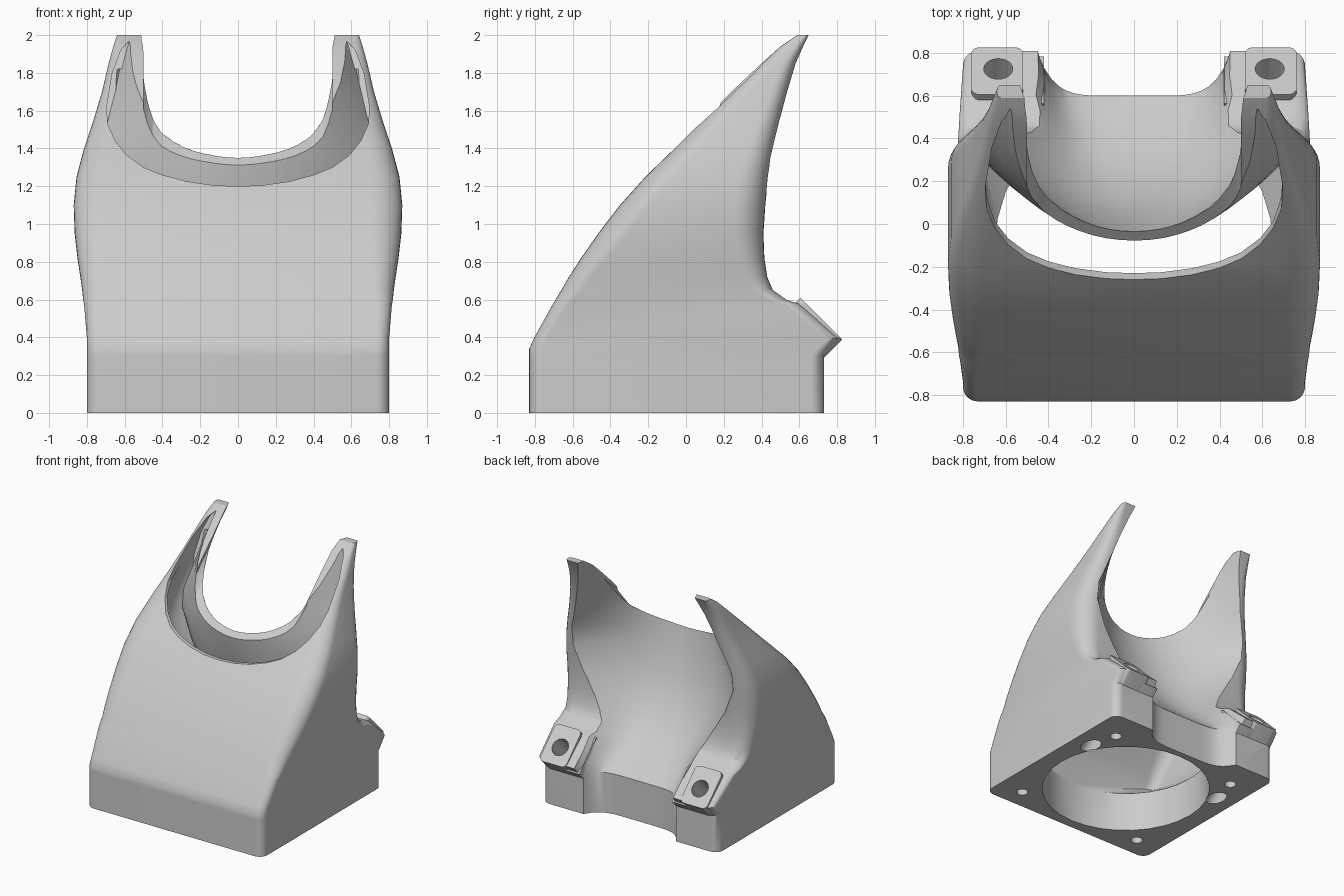
import bpy, bmesh, math
from mathutils import Matrix

if "Cube" in bpy.data.objects:
    bpy.data.objects.remove(bpy.data.objects["Cube"])

WALL = 0.05

# Outer shell levels: height, half width, front y, back y, corner radius
SHELL = [
    (0, .80, -.83, .73, .07), (.3, .80, -.83, .73, .07), (.34, .80, -.83, .765, .07),
    (.395, .80, -.805, .81, .07), (.575, .815, -.705, .605, .08), (.6, .82, -.69, .53, .09),
    (.65, .825, -.66, .46, .11), (.72, .835, -.62, .43, .12), (.82, .85, -.555, .415, .14),
    (.95, .865, -.465, .41, .16), (1.1, .87, -.35, .42, .16), (1.25, .855, -.215, .435, .15),
    (1.4, .815, -.06, .46, .13), (1.55, .765, .09, .495, .11), (1.7, .72, .24, .535, .09),
    (1.85, .685, .4, .58, .07), (1.94, .66, .5, .62, .045), (2, .64, .59, .65, .02)]

# Rear scoop levels: height, centre y, edge y, half width, steepness
SCOOP = [
    (-.1, .6, .75, .43, 6), (.33, .6, .75, .43, 6), (.4, .51, .72, .42, 5),
    (.5, .38, .62, .42, 4), (.6, .28, .53, .44, 3.5), (.7, .2, .45, .48, 3),
    (.85, .11, .42, .56, 2.6), (1, .05, .42, .65, 2.3), (1.2, -.005, .43, .73, 2.1),
    (1.35, -.035, .45, .73, 2), (1.55, -.08, .5, .665, 2), (1.75, -.11, .55, .605, 2),
    (1.9, -.12, .6, .56, 2), (2.1, -.12, .68, .5, 2)]


def sample(table, z):
    """Interpolate a level table at height z."""
    for a, b in zip(table, table[1:]):
        if z <= b[0]:
            t = (z - a[0]) / (b[0] - a[0])
            return [p + (q - p) * t for p, q in zip(a, b)]
    return list(table[-1])


def ring(x0, x1, y0, y1, r, z, segs=8):
    """Rounded rectangle at height z."""
    corners = [(x1 - r, y1 - r), (x0 + r, y1 - r), (x0 + r, y0 + r), (x1 - r, y0 + r)]
    pts = []
    for i, (cx, cy) in enumerate(corners):
        for k in range(segs + 1):
            a = math.pi / 2 * (i + k / segs)
            pts.append((cx + r * math.cos(a), cy + r * math.sin(a), z))
    return pts


def loft(name, rings, matrix=None):
    """Closed solid skinned through rings of equal point count."""
    bm = bmesh.new()
    rows = [[bm.verts.new(p) for p in pts] for pts in rings]
    n = len(rows[0])
    for low, high in zip(rows, rows[1:]):
        for i in range(n):
            j = (i + 1) % n
            bm.faces.new((low[i], low[j], high[j], high[i]))
    bm.faces.new(rows[0][::-1])
    bm.faces.new(rows[-1])
    bmesh.ops.remove_doubles(bm, verts=bm.verts, dist=1e-5)
    bmesh.ops.recalc_face_normals(bm, faces=bm.faces)
    if matrix:
        bm.transform(matrix)
    mesh = bpy.data.meshes.new(name)
    bm.to_mesh(mesh)
    bm.free()
    obj = bpy.data.objects.new(name, mesh)
    bpy.context.collection.objects.link(obj)
    return obj


def combine(target, tool, operation):
    """Apply a boolean and discard the tool."""
    mod = target.modifiers.new("cut", "BOOLEAN")
    mod.operation, mod.solver, mod.object = operation, "EXACT", tool
    bpy.context.view_layer.update()
    deps = bpy.context.evaluated_depsgraph_get()
    mesh = bpy.data.meshes.new_from_object(target.evaluated_get(deps))
    target.modifiers.clear()
    target.data = mesh
    bpy.data.objects.remove(tool)


def scoop(name, grow):
    """Saddle-shaped cutter opening to the rear, enlarged by grow."""
    rings = []
    for z, centre, edge, half, power in SCOOP:
        half += grow
        reach, steps = half * 1.3, 32
        pts = []
        for k in range(steps + 1):
            x = reach * (2 * k / steps - 1)
            pts.append((x, centre - grow + (edge - centre) * (abs(x) / half) ** power, z))
        rings.append(pts + [(reach, 1.6, z), (-reach, 1.6, z)])
    return loft(name, rings)


def mirrored(half):
    """Complete an outline that starts on the centre line."""
    return [(-p[0], *p[1:]) for p in half[:0:-1]] + half


def rod(name, x, y, r, z0, z1, matrix=None):
    return loft(name, [ring(x - r, x + r, y - r, y + r, r, z) for z in (z0, z1)], matrix)


# Outer body with the rear scoop removed
body = loft("duct_body", [ring(-w, w, f, b, r, z) for z, w, f, b, r in SHELL])
combine(body, scoop("scoop_cutter", 0), "DIFFERENCE")

# Tilted mounting lugs with a lower inner step
tilt = Matrix.Translation((0, .715, .5)) @ Matrix.Rotation(-math.pi / 4, 4, "X")
for side in (-1, 1):
    for inner, outer, radius, low, top in ((.52, .76, .04, -.36, 0), (.42, .56, .005, -.15, -.06)):
        x0, x1 = sorted((side * inner, side * outer))
        lug = loft("lug", [ring(x0, x1, -.155, .158, radius, z) for z in (low, top)], tilt)
        combine(body, lug, "UNION")

# Air passage: round inlet widening into the hollow shell
passage = [ring(-.65, .65, -.75, .55, .65, z) for z in (-.05, .33)]
for z in (.5, .6, .72, .9, 1.1, 1.25, 1.4, 1.55, 1.7, 1.82):
    _, w, f, b, r = sample(SHELL, z)
    y0, y1 = f + (.07 if z < 1 else .03), min(b, .6) - WALL
    w -= WALL
    passage.append(ring(-w, w, y0, y1, min(max(r, .1), (y1 - y0) * .45), z))
cavity = loft("air_cavity", passage)

# Crescent mouth on the front slope
outline = mirrored([
    (0, 1.2), (.13, 1.205), (.27, 1.225), (.4, 1.26), (.5, 1.3), (.59, 1.365), (.65, 1.44),
    (.69, 1.53), (.695, 1.62), (.665, 1.8), (.62, 1.92), (.58, 1.965)])
mouth = loft("mouth_cutter", [
    [(x, -1, z) for x, z in outline],
    [(x, sample(SHELL, z)[3] - .09, z) for x, z in outline]])
combine(cavity, mouth, "UNION")
combine(cavity, scoop("inner_wall", WALL), "DIFFERENCE")
combine(body, cavity, "DIFFERENCE")

# Sloping trim that lowers the top edge of the inner wall
rim = mirrored([
    (0, -.035, 1.35), (.15, -.025, 1.36), (.3, .03, 1.4), (.4, .1, 1.46),
    (.45, .16, 1.53), (.48, .3, 1.69), (.5, .42, 1.83)])
trim = [[(x, y, z + .9 * (y - ref)) for x, ref, z in rim] + [(.5, y, 2.5), (-.5, y, 2.5)]
        for y in (-.12, .45)]
combine(body, loft("rim_cutter", trim), "DIFFERENCE")

# Screw holes: four blind ones underneath, two slanted through the lugs
for side in (-1, 1):
    for y in (-.66, .47):
        combine(body, rod("screw_hole", side * .58, y, .045, -.05, .2), "DIFFERENCE")
    combine(body, rod("lug_hole", side * .635, .015, .068, -.9, .1, tilt), "DIFFERENCE")

# Single plain grey finish
grey = bpy.data.materials.new("light_grey_plastic")
grey.use_nodes = True
colour = (.6, .6, .6, 1)
grey.diffuse_color = colour
grey.node_tree.nodes["Principled BSDF"].inputs["Base Color"].default_value = colour
body.data.materials.clear()
body.data.materials.append(grey)
for face in body.data.polygons:
    face.material_index = 0

bpy.ops.object.select_all(action="DESELECT")
body.select_set(True)
bpy.context.view_layer.objects.active = body
bpy.ops.object.shade_smooth_by_angle(angle=math.radians(32))
